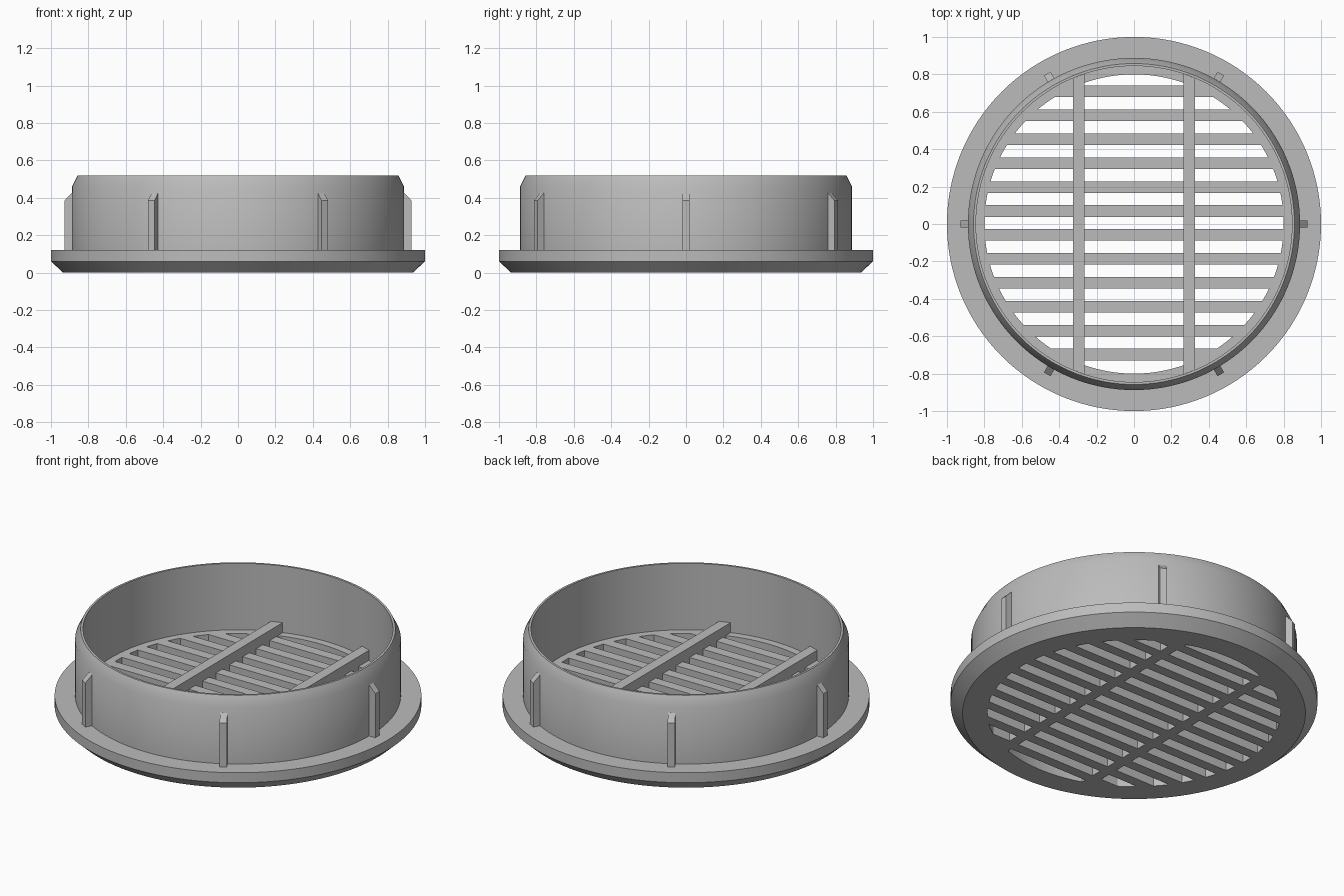
import bpy, bmesh, math
from mathutils import Matrix, Vector

if "Cube" in bpy.data.objects:
    bpy.data.objects.remove(bpy.data.objects["Cube"])

grey = bpy.data.materials.new("light_grey_plastic")
grey.diffuse_color = (0.5, 0.5, 0.5, 1)
grey.use_nodes = True
grey.node_tree.nodes["Principled BSDF"].inputs["Base Color"].default_value = grey.diffuse_color

HOLE_R, WALL_R = 0.80, 0.845
FLOOR_Z, BAR_Z = 0.12, 0.18
BAR_X, HALF_W = 0.295, 0.031


def finish(name, bm, smooth=False):
    bmesh.ops.recalc_face_normals(bm, faces=bm.faces)
    mesh = bpy.data.meshes.new(name)
    bm.to_mesh(mesh)
    bm.free()
    mesh.materials.append(grey)
    ob = bpy.data.objects.new(name, mesh)
    bpy.context.collection.objects.link(ob)
    if smooth:
        bpy.ops.object.select_all(action='DESELECT')
        ob.select_set(True)
        bpy.context.view_layer.objects.active = ob
        bpy.ops.object.shade_smooth_by_angle(angle=math.radians(32))
    return ob


def prism(bm, points, offset):
    """Extrude a closed polygon along an offset vector."""
    face = bm.faces.new([bm.verts.new(p) for p in points])
    new = bmesh.ops.extrude_face_region(bm, geom=[face])["geom"]
    verts = [v for v in new if isinstance(v, bmesh.types.BMVert)]
    bmesh.ops.translate(bm, verts=verts, vec=offset)
    return list(face.verts) + verts


def lathe(name, profile, steps=128):
    """Revolve a closed (radius, z) profile about the z axis."""
    bm = bmesh.new()
    rings = []
    for i in range(steps):
        a = 2 * math.pi * i / steps
        rings.append([bm.verts.new((r * math.cos(a), r * math.sin(a), z)) for r, z in profile])
    n = len(profile)
    for i in range(steps):
        a, b = rings[i], rings[(i + 1) % steps]
        for j in range(n):
            k = (j + 1) % n
            bm.faces.new((a[j], b[j], b[k], a[k]))
    return finish(name, bm, True)


# Flange, chamfered collar and inner floor ledge
lathe("flanged_collar", [
    (HOLE_R, 0), (0.935, 0), (1, 0.06), (1, 0.12), (0.888, 0.12),
    (0.888, 0.46), (0.858, 0.52), (WALL_R, 0.52), (WALL_R, FLOOR_Z), (HOLE_R, FLOOR_Z)])

# Horizontal slats, split at the bars and trimmed to the round opening
bm = bmesh.new()
inner = BAR_X - HALF_W
outer = BAR_X + HALF_W
for i in range(12):
    y = 0.0055 + (i - 5.5) * 0.1279
    lo, hi = y - HALF_W, y + HALF_W
    trim = lambda v: math.sqrt((HOLE_R + 0.003) ** 2 - v * v)
    up = Vector((0, 0, FLOOR_Z))
    prism(bm, [(-inner, lo, 0), (inner, lo, 0), (inner, hi, 0), (-inner, hi, 0)], up)
    for s in (-1, 1):
        x_lo, x_hi = max(trim(lo), outer), max(trim(hi), outer)
        pts = [(s * outer, lo, 0), (s * x_lo, lo, 0)]
        if x_hi > outer:
            pts.append((s * x_hi, hi, 0))
            pts.append((s * outer, hi, 0))
        else:
            # Corner falls under the bar, leaving a triangular end
            pts.append((s * outer, math.copysign(trim(outer), y), 0))
        prism(bm, pts, up)
finish("slats", bm)

# Two taller cross bars reaching the collar wall
bm = bmesh.new()
for s in (-1, 1):
    ends = [(x, math.sqrt(WALL_R ** 2 - x * x)) for x in (s * inner, s * outer)]
    (xa, ya), (xb, yb) = ends
    prism(bm, [(xa, -ya, 0), (xb, -yb, 0), (xb, yb, 0), (xa, ya, 0)], Vector((0, 0, BAR_Z)))
finish("cross_bars", bm)

# Six grip ribs with sloped tops around the collar
bm = bmesh.new()
for i in range(6):
    verts = prism(bm, [(0.87, -0.02, 0.115), (0.928, -0.02, 0.115), (0.928, -0.02, 0.385),
                       (0.888, -0.02, 0.427), (0.87, -0.02, 0.427)], Vector((0, 0.04, 0)))
    bmesh.ops.rotate(bm, verts=verts, cent=(0, 0, 0),
                     matrix=Matrix.Rotation(i * math.pi / 3, 3, 'Z'))
finish("grip_ribs", bm)
